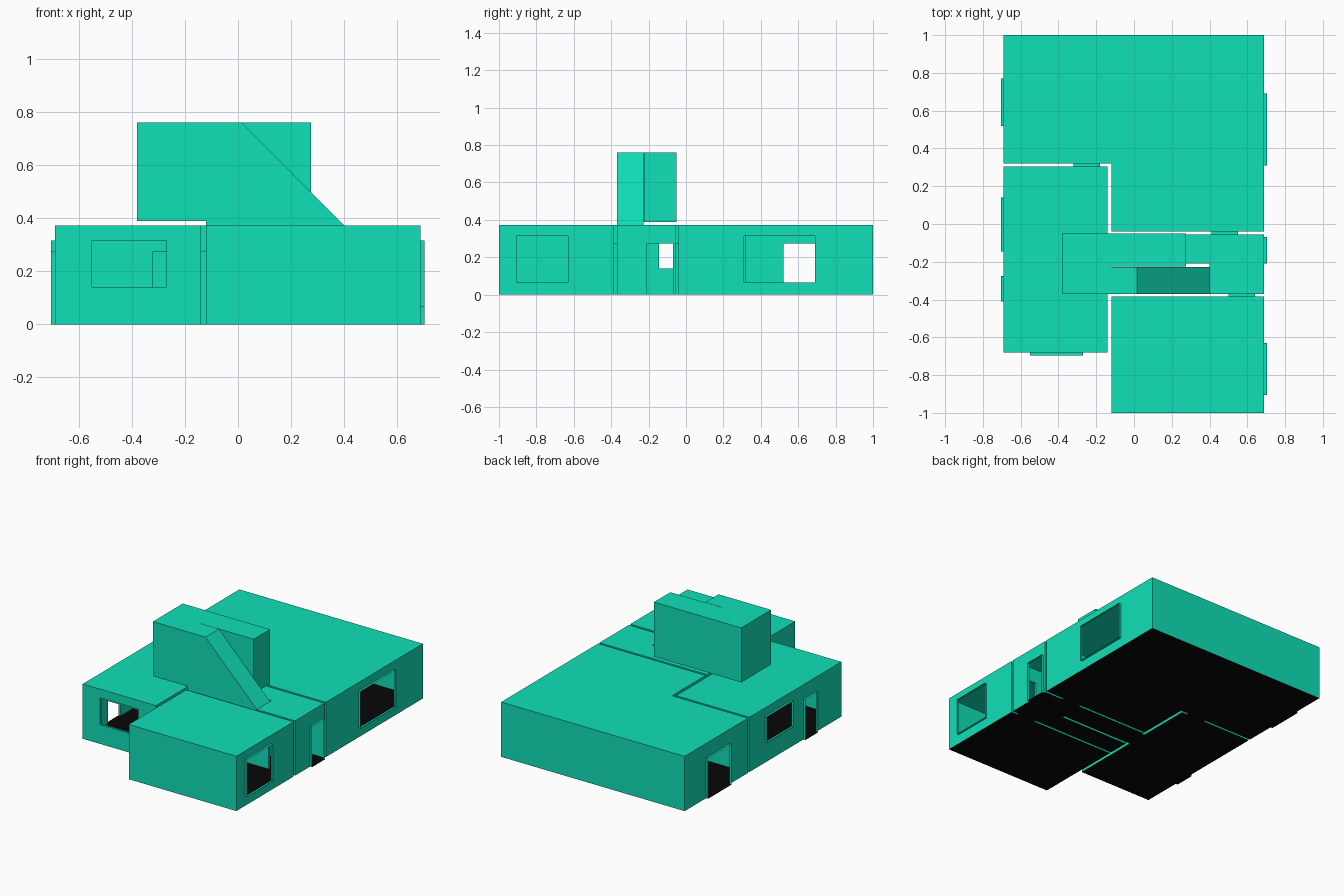
import bpy, bmesh

if "Cube" in bpy.data.objects:
    bpy.data.objects.remove(bpy.data.objects["Cube"])

L, R, H = -0.69, 0.688, 0.372      # outer left / right wall, storey height
DOOR = (0.0, 0.275)                # door sill and head
LOW_WIN = (0.065, 0.315)           # large window
HIGH_WIN = (0.14, 0.315)           # window with a higher sill
D = 0.015                          # depth of an opening's reveal


def material(name, color):
    m = bpy.data.materials.new(name)
    m.diffuse_color = color
    m.use_nodes = True
    m.node_tree.nodes["Principled BSDF"].inputs["Base Color"].default_value = m.diffuse_color
    return m


GREEN = material("wall_green", (0.005, 0.75, 0.48, 1))
BLACK = material("floor_black", (0.002, 0.002, 0.002, 1))


def add_face(bm, points, mat=0):
    f = bm.faces.new([bm.verts.new(p) for p in points])
    f.material_index = mat


def finish(bm, name):
    bmesh.ops.remove_doubles(bm, verts=bm.verts, dist=0.0005)
    mesh = bpy.data.meshes.new(name)
    bm.to_mesh(mesh)
    bm.free()
    mesh.materials.append(GREEN)
    mesh.materials.append(BLACK)
    obj = bpy.data.objects.new(name, mesh)
    bpy.context.collection.objects.link(obj)
    return obj


def wall(bm, p, q, z0, z1, holes):
    """Wall from p to q with rectangular holes (start, end, (sill, head), reveal)."""
    along = 0 if abs(q[0] - p[0]) > abs(q[1] - p[1]) else 1
    step = 1 if q[along] > p[along] else -1
    out = -step if along == 0 else step          # outward side of a CCW outline

    def pt(u, z, depth=0.0):
        v = p[1 - along] + out * depth
        return (u, v, z) if along == 0 else (v, u, z)

    us = sorted({p[along], q[along], *[u for h in holes for u in h[:2]]})
    zs = sorted({z0, z1, *[z for h in holes for z in h[2]]})
    for a, b in zip(us, us[1:]):
        for c, d in zip(zs, zs[1:]):
            um, zm = (a + b) / 2, (c + d) / 2
            if any(h[0] < um < h[1] and h[2][0] < zm < h[2][1] for h in holes):
                continue
            quad = [pt(a, c), pt(b, c), pt(b, d), pt(a, d)]
            add_face(bm, quad if step > 0 else quad[::-1])

    # Reveals leading outwards; door thresholds are floor coloured
    for a, b, (c, d), depth in holes:
        if depth:
            ring = [(a, c), (b, c), (b, d), (a, d)]
            for i, (s, e) in enumerate(zip(ring, ring[1:] + ring[:1])):
                threshold = i == 0 and c == z0
                quad = [pt(*s), pt(*e), pt(*e, depth), pt(*s, depth)]
                add_face(bm, quad if step < 0 else quad[::-1], int(threshold))


def room(name, outline, z0, z1, openings):
    bm = bmesh.new()
    add_face(bm, [(x, y, z0) for x, y in reversed(outline)], 1)
    add_face(bm, [(x, y, z1) for x, y in outline])
    for i, p in enumerate(outline):
        wall(bm, p, outline[(i + 1) % len(outline)], z0, z1, openings.get(i, []))
    return finish(bm, name)


# Large L-shaped back room
room("back_room",
     [(L, 0.32), (-0.12, 0.32), (-0.12, -0.04), (R, -0.04), (R, 1), (L, 1)], 0, H,
     {0: [(-0.32, -0.18, DOOR, 0)],
      2: [(0.41, 0.55, DOOR, 0)],
      3: [(0.31, 0.69, LOW_WIN, D)],
      5: [(0.52, 0.77, DOOR, D)]})

# Left room
room("left_room",
     [(L, -0.68), (-0.14, -0.68), (-0.14, 0.305), (L, 0.305)], 0, H,
     {0: [(-0.55, -0.27, HIGH_WIN, D)],
      1: [(-0.208, -0.07, DOOR, 0.02)],
      2: [(-0.32, -0.18, DOOR, D)],
      3: [(-0.145, 0.14, HIGH_WIN, D), (-0.41, -0.275, DOOR, D)]})

# Front right room
room("front_room",
     [(-0.12, -1), (R, -1), (R, -0.385), (-0.12, -0.385)], 0, H,
     {1: [(-0.905, -0.63, LOW_WIN, D)],
      2: [(0.50, 0.64, DOOR, 0)]})

# Hallway that turns round into the foot of the stair
room("hallway",
     [(-0.12, -0.21), (0.40, -0.21), (0.40, -0.37), (R, -0.37), (R, -0.055),
      (-0.12, -0.055)], 0, H,
     {1: [(-0.37, -0.227, (0, H), 0)],
      2: [(0.50, 0.64, DOOR, D)],
      3: [(-0.208, -0.07, DOOR, D)],
      4: [(0.41, 0.55, DOOR, D)],
      5: [(-0.208, -0.07, DOOR, 0)]})

# Upper landing
TOP, DECK = 0.76, 0.39
room("upper_landing",
     [(-0.38, -0.37), (-0.12, -0.37), (-0.12, -0.225), (0.275, -0.225),
      (0.275, -0.05), (-0.38, -0.05)], DECK, TOP,
     {1: [(-0.37, -0.227, (DECK, TOP), 0)]})

# Stairwell with sloping ceiling and ramp
bm = bmesh.new()
Y0, Y1 = -0.37, -0.227
profile = [(-0.12, 0), (0.40, 0), (0.40, H), (0.015, TOP), (-0.12, TOP)]
add_face(bm, [(x, Y0, z) for x, z in profile])
add_face(bm, [(x, Y1, z) for x, z in reversed(profile)])


def strip(a, b, mat=0):
    add_face(bm, [(a[0], Y0, a[1]), (a[0], Y1, a[1]),
                  (b[0], Y1, b[1]), (b[0], Y0, b[1])], mat)


strip(profile[0], profile[1], 1)
strip(profile[3], profile[2])
strip(profile[4], profile[3])
strip((-0.12, 0), (-0.12, DECK))
strip((-0.12, DECK), (0.40, 0), 1)
finish(bm, "stairwell")
